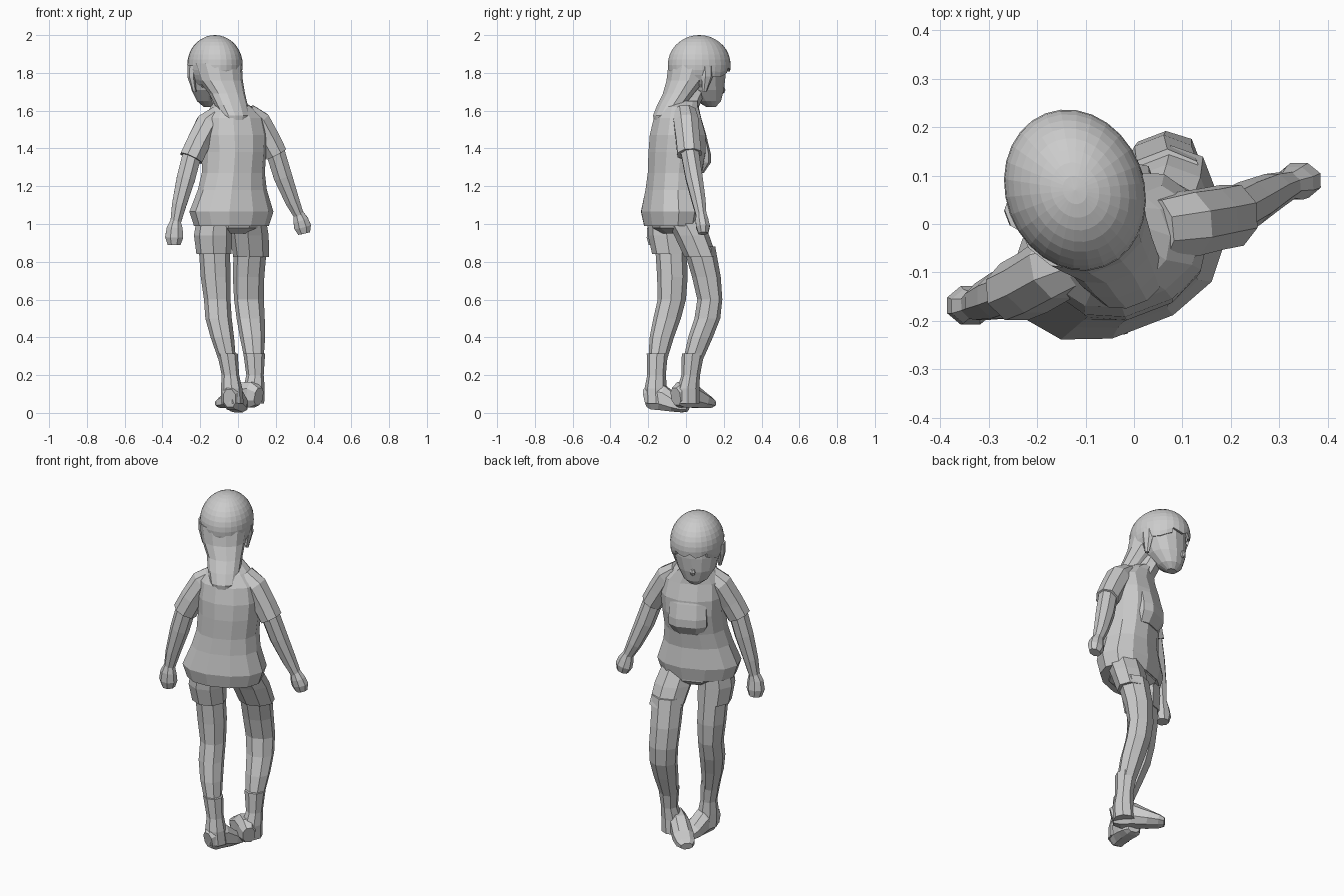
import bpy, bmesh
from math import sin, cos, pi, radians
from mathutils import Vector

YAW = radians(21)                                   # body is turned slightly to -x
SIDE = Vector((cos(YAW), sin(YAW), 0))
FRONT = Vector((-sin(YAW), cos(YAW), 0))


def finish(name, bm):
    bmesh.ops.recalc_face_normals(bm, faces=bm.faces)
    me = bpy.data.meshes.new(name)
    bm.to_mesh(me)
    bm.free()
    ob = bpy.data.objects.new(name, me)
    bpy.context.collection.objects.link(ob)
    return ob


def loft(name, rings, n=8, ref=None, power=1.0):
    """Skin rings (x, y, z, half width, half depth); level rings, or square to the path if ref is given."""
    bm = bmesh.new()
    pts = [Vector(r[:3]) for r in rings]
    grow = 1 / cos(pi / n) if n == 8 and power == 1 else 1
    loops = []
    for i, (p, r) in enumerate(zip(pts, rings)):
        u, v = SIDE, FRONT
        if ref:
            t = (pts[min(i + 1, len(pts) - 1)] - pts[max(i - 1, 0)]).normalized()
            u = t.cross(Vector(ref)).normalized()
            v = u.cross(t)
        loop = []
        for k in range(n):
            a = 2 * pi * (k + .5) / n
            c, s = cos(a), sin(a)
            c = abs(c) ** power * (1 if c > 0 else -1) * grow
            s = abs(s) ** power * (1 if s > 0 else -1) * grow
            loop.append(bm.verts.new(p + u * c * r[3] + v * s * r[4]))
        loops.append(loop)
    for a, b in zip(loops, loops[1:]):
        for k in range(n):
            bm.faces.new((a[k], a[(k + 1) % n], b[(k + 1) % n], b[k]))
    bm.faces.new(loops[0])
    bm.faces.new(loops[-1])
    return finish(name, bm)


def ball(name, c, r, seg=8, rows=6):
    bm = bmesh.new()
    bmesh.ops.create_uvsphere(bm, u_segments=seg, v_segments=rows, radius=1)
    for v in bm.verts:
        v.co = Vector(c) + SIDE * v.co.x * r[0] + FRONT * v.co.y * r[1] + Vector((0, 0, v.co.z * r[2]))
    return bm if name is None else finish(name, bm)


# Shirt body with flared hem, and the raised chest panel
loft("shirt_body", [
    (-.035, -.075, .99, .203, .137), (-.035, -.075, 1.065, .228, .152),
    (-.03, -.07, 1.18, .186, .138), (-.025, -.058, 1.27, .168, .14),
    (-.02, -.045, 1.38, .17, .15), (-.02, -.042, 1.47, .176, .145),
    (-.022, -.045, 1.56, .162, .12), (-.035, -.035, 1.62, .11, .10),
    (-.05, -.01, 1.65, .07, .075)], n=12, power=.9)
loft("shirt_chest", [
    (-.046, .03, 1.27, .085, .055), (-.054, .048, 1.325, .11, .072),
    (-.054, .048, 1.37, .11, .072), (-.05, .04, 1.45, .105, .06),
    (-.046, .025, 1.54, .09, .045)], power=.7)

# Shorts
loft("shorts_hips", [(-.035, -.065, 1.05, .17, .12), (-.035, -.055, .98, .14, .11),
                     (-.035, -.045, .95, .08, .07)])
loft("left_shorts_leg", [(-.127, -.085, .84, .086, .087), (-.132, -.098, .94, .093, .096),
                         (-.125, -.10, 1.04, .083, .098)])
loft("right_shorts_leg", [(.07, .077, .825, .09, .077), (.06, .03, .94, .096, .084),
                          (.05, -.02, 1.04, .088, .088)])

# Legs
loft("left_leg", [
    (-.126, -.08, .88, .076, .077), (-.118, -.072, .72, .073, .075), (-.11, -.075, .60, .064, .07),
    (-.103, -.10, .50, .064, .068), (-.083, -.128, .40, .057, .06), (-.057, -.15, .28, .042, .046)])
loft("right_leg", [
    (.065, .07, .88, .082, .078), (.056, .108, .72, .078, .069), (.058, .126, .60, .075, .059),
    (.067, .113, .50, .07, .062), (.077, .077, .40, .062, .06), (.085, .037, .28, .046, .048)])

# Boot shafts and pigeon-toed feet
loft("left_boot_shaft", [(-.056, -.152, .315, .05, .052), (-.04, -.156, .2, .042, .046),
                         (-.034, -.16, .13, .052, .055), (-.03, -.155, .05, .055, .058)])
loft("right_boot_shaft", [(.086, .037, .315, .053, .055), (.09, .025, .2, .042, .046),
                          (.085, .012, .13, .052, .054), (.078, .012, .05, .056, .056)])


def foot(name, heel, toe):
    h, d = Vector(heel), Vector(toe) - Vector(heel)
    prof = [(0, .075, .035, .05), (.15, .085, .052, .072), (.4, .082, .055, .07),
            (.7, .055, .06, .046), (.9, .042, .052, .032), (1, .037, .034, .02)]
    loft(name, [(h.x + d.x * t, h.y + d.y * t, h.z + d.z * t + z, w, e) for t, z, w, e in prof],
         ref=(0, 0, 1), power=.85)


foot("left_foot", (-.045, -.215, .002), (.01, .01, -.012))
foot("right_foot", (.11, -.055, .012), (-.1, .135, .012))

# Sleeves, arms and closed hands
AX = (0, 1, 0)
loft("left_sleeve", [(-.10, -.065, 1.585, .045, .055), (-.16, -.09, 1.53, .063, .066),
                     (-.21, -.122, 1.43, .062, .063), (-.248, -.14, 1.348, .062, .06)], ref=AX)
loft("right_sleeve", [(.05, -.01, 1.595, .045, .06), (.11, .0, 1.54, .063, .066),
                      (.16, .01, 1.45, .062, .063), (.203, .018, 1.37, .058, .063)], ref=AX)
loft("left_arm", [(-.24, -.135, 1.38, .05, .048), (-.276, -.148, 1.24, .049, .047),
                  (-.312, -.16, 1.1, .038, .038), (-.33, -.167, 1.01, .028, .029)], ref=AX)
loft("right_arm", [(.195, .018, 1.39, .05, .047), (.238, .042, 1.25, .049, .045),
                   (.288, .068, 1.12, .038, .036), (.32, .08, 1.05, .028, .028)], ref=AX)
loft("left_hand", [(-.33, -.167, 1.02, .026, .028), (-.335, -.17, .98, .042, .035),
                   (-.338, -.168, .93, .048, .04), (-.338, -.165, .89, .034, .032)], ref=AX)
loft("right_hand", [(.318, .08, 1.06, .026, .026), (.332, .084, 1.02, .04, .034),
                    (.342, .09, .985, .045, .036), (.35, .092, .95, .032, .026)], ref=AX)

# Neck, face, nose
loft("neck", [(-.06, -.01, 1.6, .06, .065), (-.085, .025, 1.67, .055, .06), (-.115, .06, 1.75, .06, .06)])
loft("face", [
    (-.152, .132, 1.62, .03, .025), (-.15, .122, 1.65, .068, .062), (-.142, .10, 1.71, .106, .10),
    (-.13, .085, 1.79, .13, .125), (-.122, .07, 1.88, .13, .14)], n=14)
ball("nose", (-.177, .188, 1.71), (.016, .022, .022), 6, 4)

# Hair cap: fringe arches over the face, sides hang lower
HEAD = Vector((-.122, .07, 1.843))
bm = ball(None, HEAD, (.143, .17, .157), 28, 18)
for v in bm.verts:
    d = v.co - HEAD
    across, ahead = d.dot(SIDE), d.dot(FRONT)
    if d.z < -.02 and ahead > .03:                  # shape the fringe edge
        v.co.z += .012 * cos(across * 75)
cut = []
for f in bm.faces:
    d = f.calc_center_median() - HEAD
    lim = -.03 - max(0, abs(d.dot(SIDE)) - .07) * .5
    if (d.dot(FRONT) > .01 and d.z < lim) or d.z < -.12:
        cut.append(f)
bmesh.ops.delete(bm, geom=cut, context='FACES')
cap = finish("hair_cap", bm)
mod = cap.modifiers.new("thickness", 'SOLIDIFY')
mod.thickness, mod.offset = .014, -1

# Side locks in front of the ears
for name, s in (("right_lock", 1), ("left_lock", -1)):
    top = Vector((-.125, .065, 0)) + SIDE * s * .132
    low = Vector((-.12, .055, 0)) + SIDE * s * .118
    loft(name, [(top.x, top.y, 1.84, .016, .035), (top.x, top.y, 1.78, .018, .032),
                (low.x, low.y, 1.70, .01, .012)], n=6)

# Long hair hanging down the back
loft("hair_back", [
    (-.112, .03, 1.85, .132, .12), (-.092, .0, 1.76, .118, .10), (-.058, -.04, 1.69, .096, .08),
    (-.036, -.078, 1.63, .088, .072), (-.015, -.112, 1.575, .076, .06), (-.01, -.122, 1.55, .06, .045)],
    n=12, power=.9)
